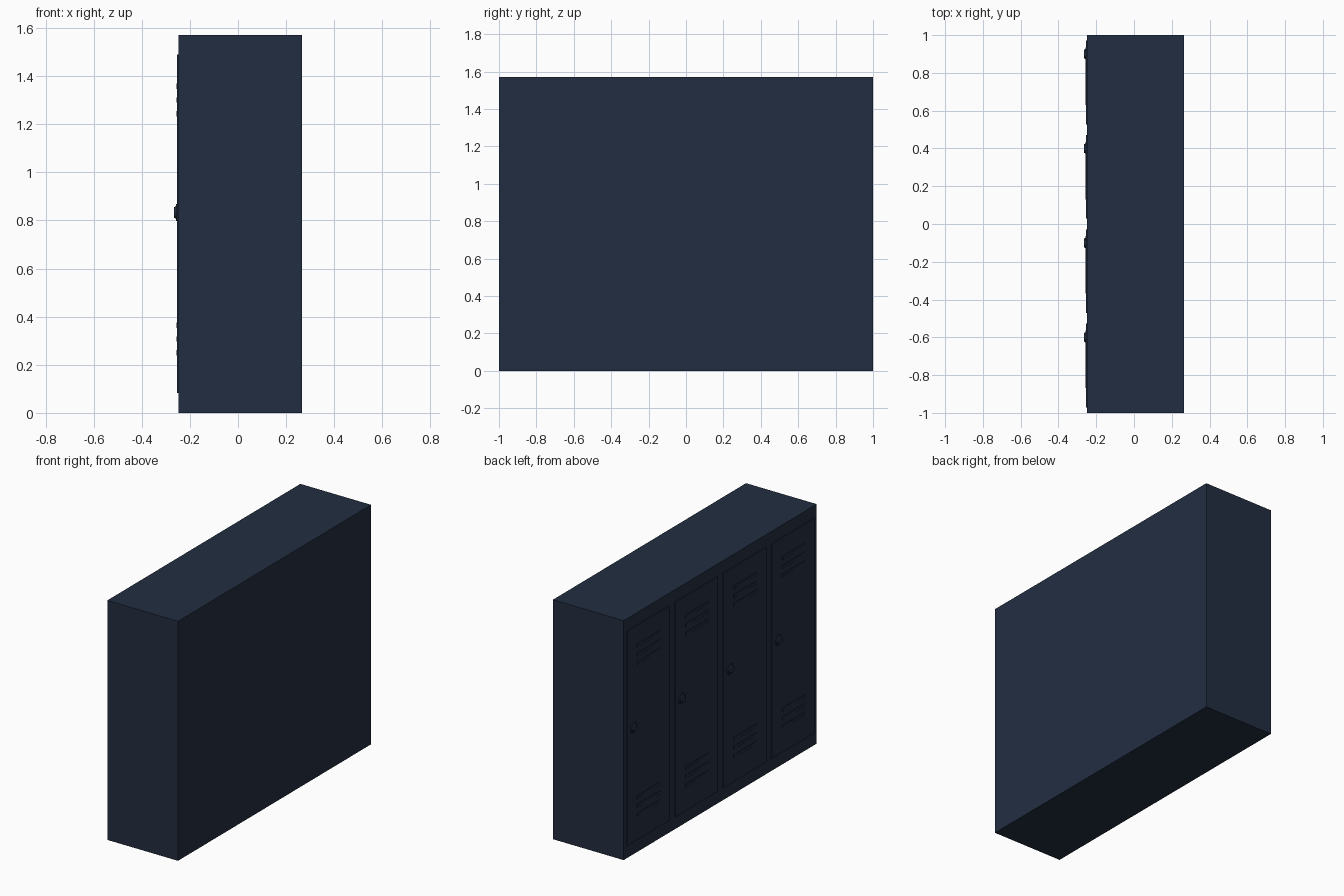
import bpy, math

if "Cube" in bpy.data.objects:
    bpy.data.objects.remove(bpy.data.objects["Cube"])

navy = bpy.data.materials.new("dark navy paint")
navy.diffuse_color = (0.016, 0.027, 0.053, 1)
navy.use_nodes = True
navy.node_tree.nodes["Principled BSDF"].inputs["Base Color"].default_value = navy.diffuse_color


def box(name, x0, x1, y0, y1, z0, z1):
    bpy.ops.mesh.primitive_cube_add(size=1, location=((x0 + x1) / 2, (y0 + y1) / 2, (z0 + z1) / 2))
    o = bpy.context.object
    o.name = name
    o.scale = (x1 - x0, y1 - y0, z1 - z0)
    bpy.ops.object.transform_apply(location=False, rotation=False, scale=True)
    o.data.materials.append(navy)
    return o


def disc(name, r_base, r_front, x_base, x_front, y, z):
    # round part pointing towards -x
    bpy.ops.mesh.primitive_cone_add(vertices=16, radius1=r_base, radius2=r_front, depth=x_base - x_front,
                                    location=((x_base + x_front) / 2, y, z), rotation=(0, -math.pi / 2, 0))
    o = bpy.context.object
    o.name = name
    o.data.materials.append(navy)
    bpy.ops.object.shade_smooth_by_angle(angle=math.radians(30))
    return o


# Cabinet body
box("locker_cabinet", -0.248, 0.265, -1, 1, 0, 1.57)

for i in range(4):
    yc = 0.75 - 0.5 * i
    # Door panel, slightly proud of the cabinet
    door = box(f"door_{i + 1}", -0.2535, -0.246, yc - 0.222, yc + 0.222, 0.083, 1.49)
    # Vent slats near the top and bottom of each door
    for base, label in ((1.30, "upper"), (0.307, "lower")):
        for k in (-1, 0, 1):
            z = base + k * 0.057
            slat = box(f"{label}_vent_slat_{i + 1}_{k + 2}", -0.2565, -0.252,
                       yc - 0.12, yc + 0.12, z - 0.011, z + 0.011)
            bev = slat.modifiers.new("soft edge", "BEVEL")
            bev.width = 0.002
            bev.segments = 1
    # Lock: backing plate and dial
    disc(f"lock_plate_{i + 1}", 0.037, 0.034, -0.252, -0.258, yc + 0.15, 0.833)
    disc(f"lock_dial_{i + 1}", 0.027, 0.022, -0.257, -0.2655, yc + 0.15, 0.833)
